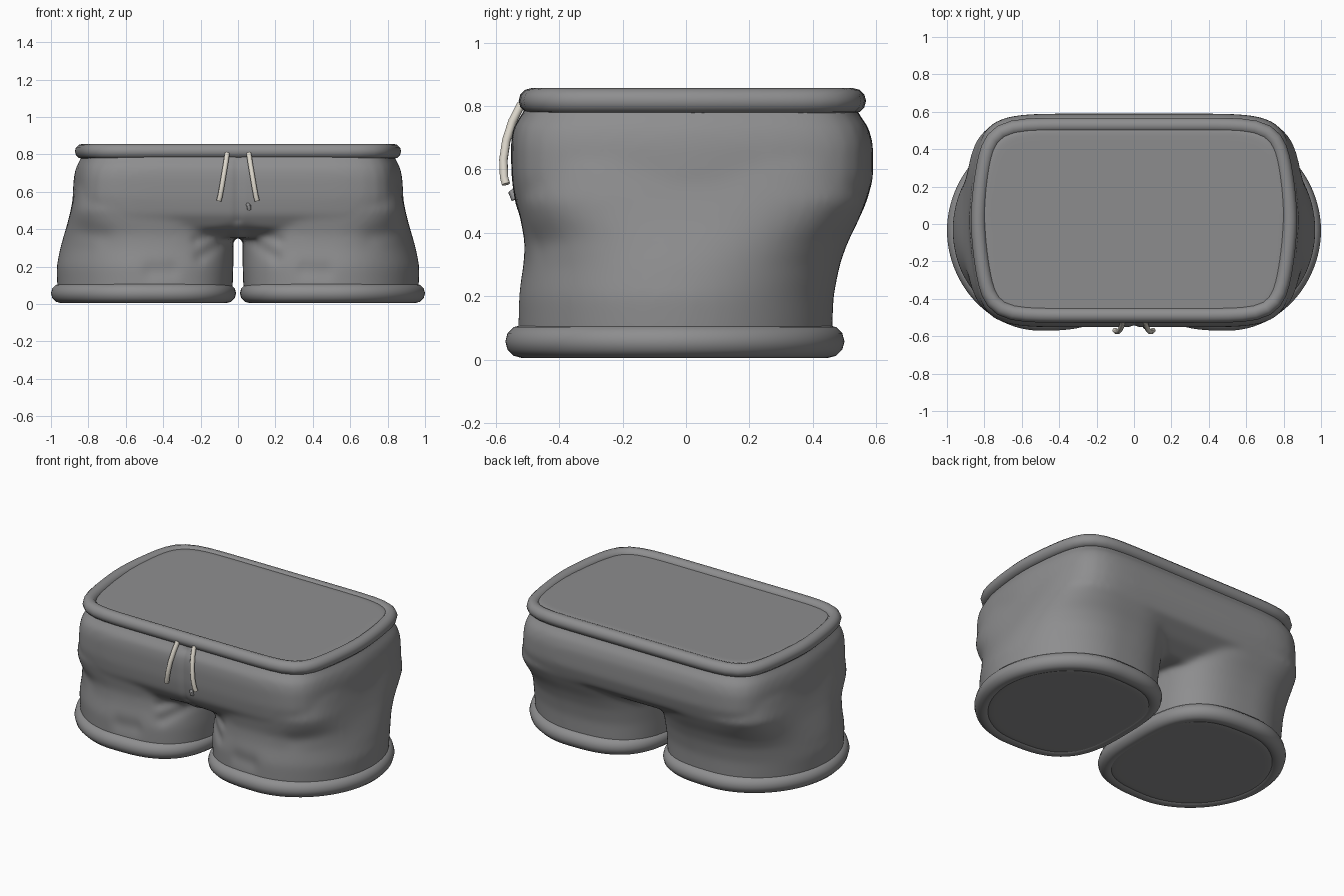
import bpy, bmesh, math
from mathutils import Vector

if "Cube" in bpy.data.objects:
    bpy.data.objects.remove(bpy.data.objects["Cube"])

def material(name, rgb):
    m = bpy.data.materials.new(name)
    m.diffuse_color = (*rgb, 1)
    m.use_nodes = True
    m.node_tree.nodes["Principled BSDF"].inputs["Base Color"].default_value = m.diffuse_color
    return m

GREY = material("grey cloth", (0.27, 0.27, 0.275))
CREAM = material("cream cord", (0.72, 0.68, 0.6))
N = 96

def outline(cx, cy, hx, hy, power, pinch=0.0, inner=None):
    """Rounded outline; pinch narrows the ends, inner is the power on the side facing x = 0."""
    pts = []
    for i in range(N):
        a = 2 * math.pi * i / N
        c, s = math.cos(a), math.sin(a)
        p = inner if inner and c * cx < 0 else power
        r = (abs(c) ** p + abs(s) ** p) ** (-1 / p)
        u, v = c * r, s * r
        pts.append((cx + hx * u * (1 - pinch * abs(v) ** 1.7), cy + hy * v))
    return pts

def loft(bm, sections, tilt=0.0):
    """Closed solid through a list of (z, outline); tilt slopes the last ring along y."""
    rings = [[bm.verts.new((x, y, z)) for x, y in pts] for z, pts in sections]
    for v in rings[-1]:
        v.co.z += tilt * v.co.y
    for a, b in zip(rings, rings[1:]):
        for i in range(N):
            j = (i + 1) % N
            bm.faces.new((a[i], a[j], b[j], b[i]))
    bm.faces.new(rings[0][::-1])
    bm.faces.new(rings[-1])

def finish(obj, mat):
    obj.data.materials.append(mat)
    bpy.context.view_layer.objects.active = obj
    for o in bpy.context.selected_objects:
        o.select_set(False)
    obj.select_set(True)
    bpy.ops.object.shade_smooth_by_angle(angle=math.radians(50))

def tube(name, pts, radius, mat, closed=False, res=4):
    """Swept round tube turned into a mesh."""
    cu = bpy.data.curves.new(name + "_path", 'CURVE')
    cu.dimensions = '3D'
    cu.bevel_depth, cu.bevel_resolution, cu.use_fill_caps = radius, res, True
    sp = cu.splines.new('POLY')
    sp.points.add(len(pts) - 1)
    for p, co in zip(sp.points, pts):
        p.co = (*co, 1)
    sp.use_cyclic_u = closed
    tmp = bpy.data.objects.new(name + "_path", cu)
    bpy.context.collection.objects.link(tmp)
    bpy.context.view_layer.update()
    me = bpy.data.meshes.new_from_object(tmp.evaluated_get(bpy.context.evaluated_depsgraph_get()))
    bpy.data.objects.remove(tmp)
    obj = bpy.data.objects.new(name, me)
    bpy.context.collection.objects.link(obj)
    finish(obj, mat)
    return obj

# Cloth body: hip block and two legs fused into one soft skin
bm = bmesh.new()
hips = [(0.355, 0.45, -0.41, 0.36), (0.41, 0.72, -0.495, 0.47), (0.48, 0.86, -0.537, 0.565),
        (0.57, 0.885, -0.55, 0.59), (0.68, 0.878, -0.553, 0.59), (0.735, 0.865, -0.545, 0.575),
        (0.78, 0.838, -0.512, 0.54), (0.839, 0.825, -0.495, 0.525)]
loft(bm, [(z, outline(0, (f + b) / 2, w, (b - f) / 2, 8, 0.09)) for z, w, f, b in hips], tilt=0.022)
# each leg section: height, inner x, outer x, front, back, roundness
legs = [(0.009, 0.05, 0.94, -0.50, 0.43, 2.0), (0.06, 0.03, 0.965, -0.53, 0.46, 2.0),
        (0.2, 0.025, 0.97, -0.53, 0.465, 2.05), (0.3, 0.025, 0.95, -0.512, 0.485, 2.2),
        (0.37, 0.03, 0.93, -0.508, 0.51, 2.5), (0.43, 0.04, 0.912, -0.52, 0.54, 3.0),
        (0.5, 0.06, 0.895, -0.53, 0.57, 3.7), (0.62, 0.15, 0.87, -0.50, 0.54, 4.0)]
for side in (-1, 1):
    loft(bm, [(z, outline(side * (i + o) / 2, (f + b) / 2, (o - i) / 2, (b - f) / 2, p, inner=3.0))
              for z, i, o, f, b, p in legs])
bmesh.ops.recalc_face_normals(bm, faces=bm.faces)
me = bpy.data.meshes.new("cloth_body")
bm.to_mesh(me)
bm.free()
body = bpy.data.objects.new("cloth_body", me)
bpy.context.collection.objects.link(body)
rm = body.modifiers.new("fuse", 'REMESH')
rm.mode, rm.voxel_size = 'VOXEL', 0.014
sm = body.modifiers.new("soften", 'SMOOTH')
sm.factor, sm.iterations = 0.5, 20
bpy.context.view_layer.objects.active = body
body.select_set(True)
for mod in ("fuse", "soften"):
    bpy.ops.object.modifier_apply(modifier=mod)

# Folds on the front: (x0, z0, x1, z1, width, depth), mirrored
folds = [(0.02, 0.40, 0.22, 0.34, 0.03, 0.010), (0.05, 0.35, 0.20, 0.25, 0.035, 0.012),
         (0.36, 0.18, 0.46, 0.175, 0.05, 0.011), (0.72, 0.36, 0.84, 0.40, 0.05, 0.007),
         (0.0, 0.45, 0.0, 0.76, 0.02, 0.010)]
for v in body.data.vertices:
    if v.co.y > -0.25:
        continue
    p = Vector((abs(v.co.x), v.co.z))
    for x0, z0, x1, z1, w, d in folds:
        a, ab = Vector((x0, z0)), Vector((x1 - x0, z1 - z0))
        t = min(1, max(0, (p - a).dot(ab) / ab.length_squared))
        v.co.y += d * math.exp(-((p - a - ab * t).length / w) ** 2)
finish(body, GREY)

# Waistband roll
waist = [(x, y, 0.816) for x, y in outline(0, 0.02, 0.832, 0.508, 9, 0.09)]
tube("waistband", waist, 0.04, GREY, closed=True)

# Leg cuffs, rounder on the outside than between the legs
for side, name in ((-1, "left_cuff"), (1, "right_cuff")):
    ring = [(x, y, 0.057) for x, y in outline(side * 0.505, -0.035, 0.443, 0.483, 1.95, inner=3.1)]
    tube(name, ring, 0.052, GREY, closed=True)

# Drawstrings
for side, name in ((-1, "left_drawstring"), (1, "right_drawstring")):
    path = [(0.058, -0.52, 0.805), (0.066, -0.548, 0.75), (0.076, -0.567, 0.69),
            (0.086, -0.576, 0.63), (0.096, -0.574, 0.575), (0.102, -0.568, 0.553)]
    tube(name, [(side * x, y, z) for x, y, z in path], 0.014, CREAM, res=2)

# Little fold of cloth below the cords
tube("fly_tuck", [(0.05, -0.535, 0.535), (0.058, -0.55, 0.525), (0.06, -0.54, 0.505)], 0.011, GREY, res=2)
